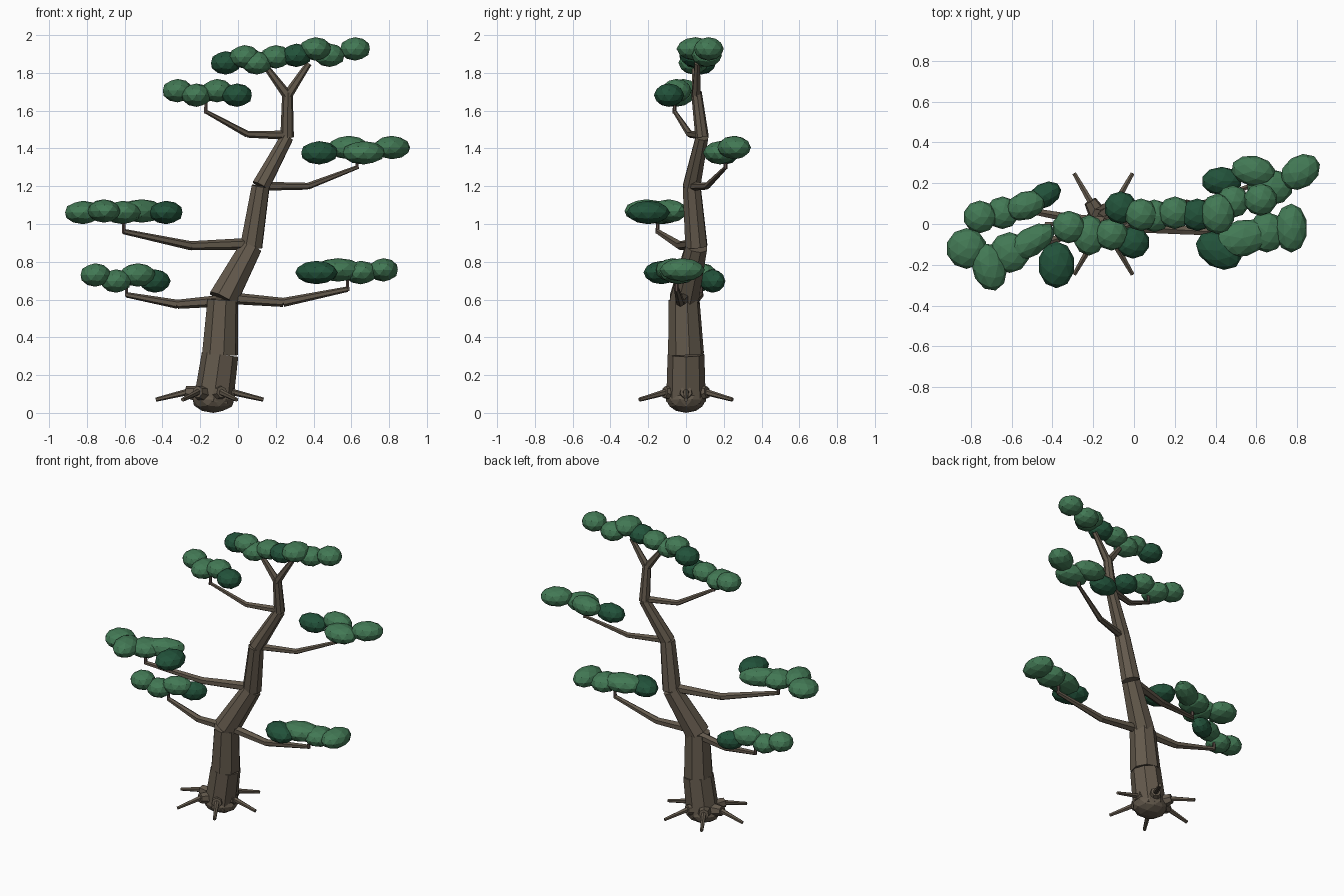
import bpy, bmesh, math
from mathutils import Vector, Matrix

cube = bpy.data.objects.get("Cube")
if cube:
    bpy.data.objects.remove(cube, do_unlink=True)


def material(name, rgb):
    m = bpy.data.materials.new(name)
    m.use_nodes = True
    m.diffuse_color = (*rgb, 1)
    m.node_tree.nodes["Principled BSDF"].inputs["Base Color"].default_value = (*rgb, 1)
    return m


bark = material("bark brown", (0.125, 0.1, 0.072))
twig = material("twig reddish brown", (0.11, 0.075, 0.065))
leaf = material("leaf green", (0.055, 0.19, 0.09))
dark = material("deep leaf green", (0.016, 0.085, 0.043))


def finish(bm, name, mats):
    mesh = bpy.data.meshes.new(name)
    bm.to_mesh(mesh)
    bm.free()
    for m in mats:
        mesh.materials.append(m)
    bpy.context.collection.objects.link(bpy.data.objects.new(name, mesh))


def limb(bm, points, radii, sides):
    """Chain of separate tapered prisms, one for each pair of points."""
    for a, b, ra, rb in zip(points, points[1:], radii, radii[1:]):
        a, b = Vector(a), Vector(b)
        turn = (b - a).to_track_quat('Z', 'Y').to_matrix().to_4x4()
        bmesh.ops.create_cone(bm, cap_ends=True, segments=sides, radius1=ra, radius2=rb,
                              depth=(b - a).length,
                              matrix=Matrix.Translation((a + b) / 2) @ turn)


def blob(bm, centre, size, turn=0, mat=0):
    """Faceted ellipsoid, turned about z by the given degrees."""
    old = set(bm.faces)
    bmesh.ops.create_icosphere(
        bm, subdivisions=2, radius=1,
        matrix=Matrix.Translation(centre) @ Matrix.Rotation(math.radians(turn), 4, 'Z')
        @ Matrix.Diagonal((*size, 1)))
    for f in set(bm.faces) - old:
        f.material_index = mat


def branch(name, radius, start, elbow, tip):
    """Bent tapering branch with a short upright twig at its tip."""
    bm = bmesh.new()
    limb(bm, [start, elbow, tip], [radius, radius * 0.75, radius * 0.45], 6)
    finish(bm, name + "_branch", [bark])
    bm = bmesh.new()
    up = Vector((0, 0, 0.09))
    limb(bm, [Vector(tip) - up * 0.1, Vector(tip) + up], [0.011, 0.008], 6)
    finish(bm, name + "_twig", [twig])


def foliage(name, height, wave, *pads):
    """Row of pads bobbing about one height; the first is dark.
    Each pad gives x, y and, where unusual, its half sizes and turn."""
    bm = bmesh.new()
    for i, (x, y, *rest) in enumerate(pads):
        width, depth, turn = (*rest, 0)[:3] if rest else (0.082, 0.08, 0)
        z = height + (wave if i % 2 else -wave)
        blob(bm, (x, y, z), (width, depth, 0.062), turn, mat=0 if i else 1)
    finish(bm, name + "_foliage", [leaf, dark])


# Trunk
bm = bmesh.new()
limb(bm, [(-0.13, 0, 0.06), (-0.095, 0, 0.31), (-0.08, -0.01, 0.6), (0.07, 0.055, 0.88),
          (0.12, 0.03, 1.2), (0.26, 0.085, 1.46), (0.262, 0.055, 1.7)],
     [0.105, 0.097, 0.083, 0.062, 0.05, 0.036, 0.028], 8)
finish(bm, "trunk", [bark])

# Root ball
bm = bmesh.new()
blob(bm, (-0.13, 0, 0.07), (0.115, 0.105, 0.07))
finish(bm, "root_ball", [bark])

# Six spreading roots, each a thick knuckle and a thin spike
bm = bmesh.new()
for i in range(6):
    out = Matrix.Translation((-0.15, 0, 0)) @ Matrix.Rotation(i * math.tau / 6, 4, 'Z')
    limb(bm, [out @ Vector((0.06, 0, 0.1)), out @ Vector((0.13, 0, 0.11))], [0.045, 0.032], 7)
    limb(bm, [out @ Vector((0.1, 0, 0.115)), out @ Vector((0.285, 0, 0.07))], [0.018, 0.011], 6)
finish(bm, "roots", [bark])

# Branches
branch("lower_right", 0.032, (-0.07, 0, 0.595), (-0.32, 0.03, 0.575), (-0.59, 0.08, 0.625))
branch("middle_right", 0.032, (0.07, 0.05, 0.895), (-0.25, -0.03, 0.885), (-0.605, -0.15, 0.96))
branch("lower_left", 0.032, (-0.07, -0.01, 0.61), (0.24, -0.03, 0.585), (0.58, -0.05, 0.655))
branch("upper_left", 0.024, (0.12, 0.03, 1.2), (0.37, 0.11, 1.2), (0.63, 0.21, 1.3))
branch("upper_right", 0.024, (0.26, 0.08, 1.47), (0.05, 0.02, 1.475), (-0.17, -0.06, 1.595))

# Fork at the top of the trunk
bm = bmesh.new()
for tip in [(0.15, 0.045, 1.83), (0.375, 0.06, 1.85)]:
    limb(bm, [(0.262, 0.055, 1.68), tip], [0.026, 0.016], 6)
finish(bm, "crown_fork", [bark])

# Foliage
foliage("lower_right", 0.714, 0.016, (-0.44, 0.14, 0.09, 0.06, 30), (-0.53, 0.09, 0.1, 0.07, 20),
        (-0.645, 0.055), (-0.755, 0.035))
foliage("middle_right", 1.065, 0.004, (-0.38, -0.2, 0.09, 0.115), (-0.51, -0.09, 0.14, 0.07, 32),
        (-0.61, -0.14, 0.1, 0.1), (-0.71, -0.21, 0.085, 0.12, 15), (-0.82, -0.12, 0.1, 0.1))
foliage("lower_left", 0.75, 0.007, (0.415, -0.13, 0.12, 0.085, -30), (0.53, -0.07, 0.14, 0.09, 15),
        (0.65, -0.04, 0.09, 0.1), (0.77, -0.02, 0.08, 0.12))
foliage("upper_left", 1.391, 0.014, (0.43, 0.21, 0.1, 0.07), (0.585, 0.26, 0.11, 0.075, -10),
        (0.665, 0.18, 0.115, 0.09), (0.815, 0.255, 0.105, 0.08, 35))
foliage("upper_right", 1.694, 0.012, (-0.005, -0.09), (-0.11, -0.05),
        (-0.22, -0.055, 0.08, 0.1), (-0.32, -0.015))
foliage("crown_right", 1.869, 0.016, (-0.065, 0.08), (0.035, 0.045), (0.1, 0.04), (0.2, 0.055))
foliage("crown_left", 1.91, 0.017, (0.31, 0.045), (0.41, 0.05, 0.085, 0.1), (0.485, 0.11), (0.62, 0.12))
